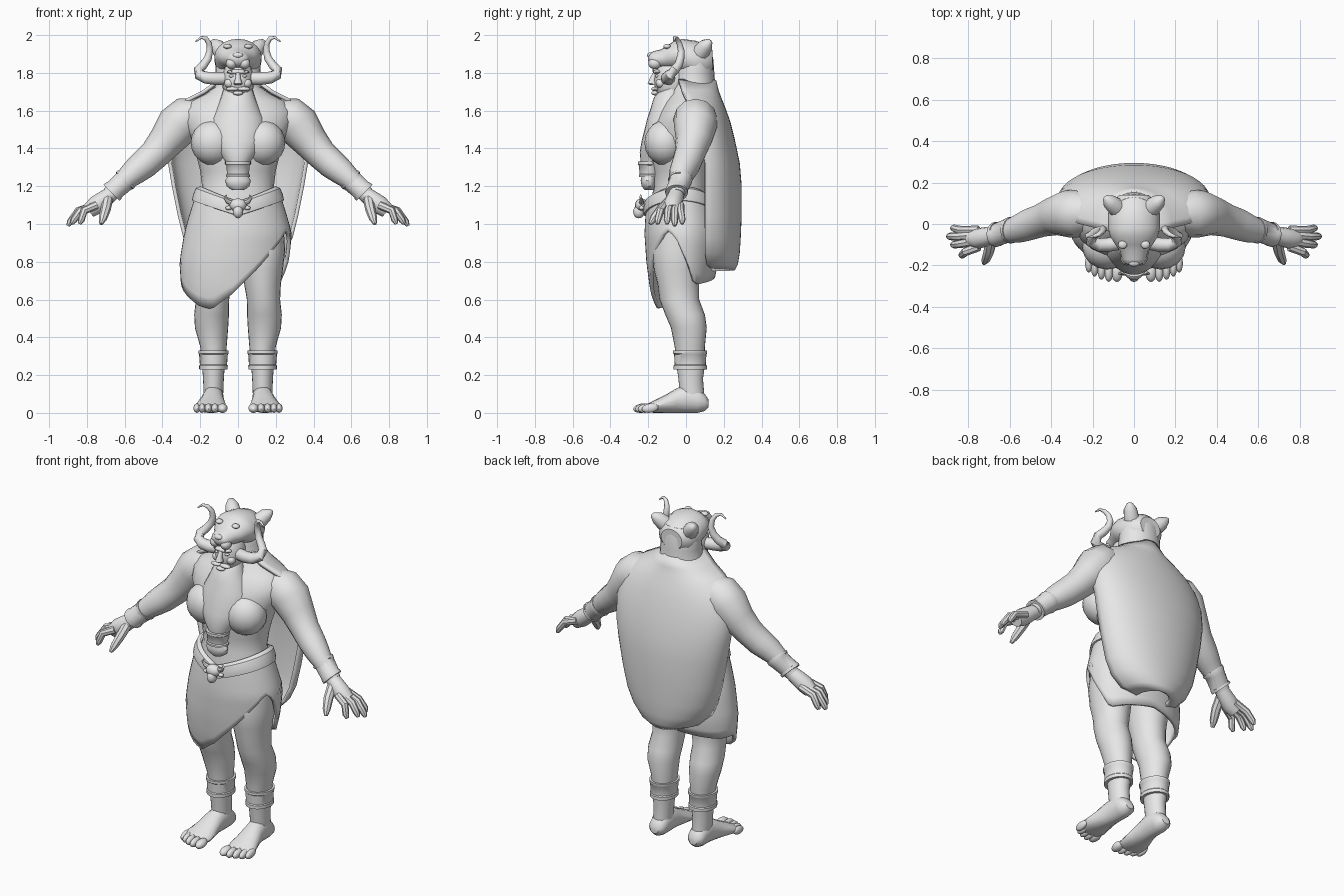
import bpy, bmesh, math
from mathutils import Vector, Matrix

if "Cube" in bpy.data.objects:
    bpy.data.objects.remove(bpy.data.objects["Cube"], do_unlink=True)

stone = bpy.data.materials.new("plain grey")
stone.use_nodes = True
stone.diffuse_color = (0.8, 0.8, 0.8, 1)
stone.node_tree.nodes["Principled BSDF"].inputs["Base Color"].default_value = (0.8, 0.8, 0.8, 1)


def finish(bm, name, mirror=False, thick=0, angle=40):
    bmesh.ops.recalc_face_normals(bm, faces=bm.faces)
    me = bpy.data.meshes.new(name)
    bm.to_mesh(me)
    bm.free()
    me.materials.append(stone)
    ob = bpy.data.objects.new(name, me)
    bpy.context.collection.objects.link(ob)
    if thick:
        m = ob.modifiers.new("thickness", 'SOLIDIFY')
        m.thickness, m.offset = thick, 0
    if mirror:
        m = ob.modifiers.new("mirror", 'MIRROR')
        m.use_mirror_merge = False
    bpy.ops.object.select_all(action='DESELECT')
    ob.select_set(True)
    bpy.context.view_layer.objects.active = ob
    bpy.ops.object.shade_smooth_by_angle(angle=math.radians(angle))
    return ob


def bridge(bm, rings, cap=True, closed=True):
    vs = [[bm.verts.new(p) for p in r] for r in rings]
    n = len(vs[0])
    for a, b in zip(vs, vs[1:]):
        for i in range(n if closed else n - 1):
            j = (i + 1) % n
            bm.faces.new((a[i], a[j], b[j], b[i]))
    if cap:
        bm.faces.new(vs[0])
        bm.faces.new(vs[-1])


def ring(c, u, v, n):
    return [c + u * math.cos(t) + v * math.sin(t) for t in (2 * math.pi * i / n for i in range(n))]


def stack(bm, rows, n=24):
    """Level ellipses: z, half width, front y, back y, centre x."""
    bridge(bm, [ring(Vector((cx, (f + b) / 2, z)), Vector((rx, 0, 0)), Vector((0, (b - f) / 2, 0)), n)
                for z, rx, f, b, cx in rows])


def along_y(bm, rows, n=16):
    """Upright ellipses: y, centre x, half width, bottom z, top z."""
    bridge(bm, [ring(Vector((cx, y, (z0 + z1) / 2)), Vector((rx, 0, 0)), Vector((0, 0, (z1 - z0) / 2)), n)
                for y, cx, rx, z0, z1 in rows])


def tube(bm, pts, n=12):
    """Round tube: x, y, z, radius."""
    ps = [Vector(p[:3]) for p in pts]
    rings = []
    for i, p in enumerate(ps):
        t = (ps[min(i + 1, len(ps) - 1)] - ps[max(i - 1, 0)]).normalized()
        u = t.cross(Vector((0, 1, 0))).normalized()
        rings.append(ring(p, u * pts[i][3], u.cross(t) * pts[i][3], n))
    bridge(bm, rings)


def blob(bm, c, s, rot=0):
    m = Matrix.Translation(c) @ Matrix.Rotation(rot, 4, 'X') @ Matrix.Diagonal((*s, 1))
    bmesh.ops.create_uvsphere(bm, u_segments=16, v_segments=10, radius=1, matrix=m)


def lerp(table, x):
    """Smoothly read a table of (x, value...) rows."""
    for a, b in zip(table, table[1:]):
        if a[0] <= x <= b[0]:
            t = (x - a[0]) / (b[0] - a[0])
            return [p + (q - p) * t for p, q in zip(a[1:], b[1:])]
    return table[0][1:] if x < table[0][0] else table[-1][1:]


# Torso with chest muscles
bm = bmesh.new()
stack(bm, [(z, rx, f, b, 0) for z, rx, f, b in (
    (0.84, .2, -.12, .1), (0.92, .24, -.16, .12), (1.02, .24, -.19, .12), (1.1, .22, -.19, .12),
    (1.2, .19, -.17, .12), (1.28, .2, -.17, .13), (1.36, .22, -.19, .15), (1.46, .25, -.19, .17),
    (1.54, .29, -.17, .18), (1.6, .29, -.14, .18), (1.65, .25, -.11, .17), (1.69, .17, -.08, .16),
    (1.74, .1, -.08, .14))])
for s in (-1, 1):
    blob(bm, (s * .13, -.11, 1.43), (.12, .11, .12))
finish(bm, "torso")

# Arms
bm = bmesh.new()
tube(bm, [(.2, .05, 1.58, .09), (.27, .05, 1.56, .115), (.32, .05, 1.52, .115), (.38, .04, 1.44, .095),
          (.44, .02, 1.37, .082), (.5, .0, 1.315, .078), (.55, -.02, 1.275, .07), (.62, -.04, 1.215, .052),
          (.68, -.05, 1.155, .042)])
finish(bm, "arm", True)

# Wrist cuffs
bm = bmesh.new()
tube(bm, [(.59, -.03, 1.24, .055), (.59, -.03, 1.24, .064), (.6, -.03, 1.23, .064), (.605, -.03, 1.225, .058),
          (.655, -.05, 1.18, .055), (.66, -.05, 1.175, .06), (.67, -.05, 1.165, .06), (.67, -.05, 1.165, .045)], 16)
finish(bm, "wrist_cuff", True)

# Hands
bm = bmesh.new()
tube(bm, [(.67, -.05, 1.16, .04), (.71, -.06, 1.13, .046), (.75, -.07, 1.1, .05), (.79, -.07, 1.07, .04)])
for y0, x1, y1, z1 in ((-.11, .84, -.15, 1.0), (-.08, .88, -.1, 1.0), (-.05, .9, -.06, .99), (-.03, .88, -.02, 1.0)):
    tube(bm, [(.75, y0, 1.1, .022), ((.79 + x1) / 2, (y0 + y1) / 2 - .005, 1.07, .021),
              (x1 - .01, y1, z1 + .02, .018), (x1, y1, z1, .009)], 8)
tube(bm, [(.69, -.08, 1.13, .028), (.7, -.13, 1.08, .027), (.715, -.17, 1.03, .022), (.725, -.19, 1.0, .01)], 8)
finish(bm, "hand", True)

# Legs
bm = bmesh.new()
stack(bm, [(.06, .05, -.03, .1, .13), (.18, .055, -.04, .09, .13), (.25, .06, -.05, .1, .13),
           (.35, .07, -.06, .1, .13), (.45, .088, -.08, .11, .14), (.52, .092, -.11, .1, .14),
           (.6, .088, -.14, .07, .135), (.68, .097, -.15, .07, .13), (.76, .108, -.17, .08, .13),
           (.86, .12, -.18, .11, .13), (1.0, .12, -.16, .11, .12)])
finish(bm, "leg", True)

# Ankle cuffs
bm = bmesh.new()
stack(bm, [(.23, .06, -.05, .09, .13), (.23, .075, -.065, .11, .13), (.25, .076, -.065, .11, .13),
           (.255, .072, -.06, .105, .13), (.31, .076, -.063, .108, .13), (.315, .08, -.07, .112, .13),
           (.33, .08, -.07, .112, .13), (.33, .065, -.055, .1, .13)])
finish(bm, "ankle_cuff", True)

# Feet and toes
bm = bmesh.new()
along_y(bm, [(.12, .13, .025, .03, .07), (.1, .13, .048, .01, .1), (.06, .13, .055, 0, .14),
             (0, .13, .055, 0, .15), (-.05, .135, .06, 0, .13), (-.11, .14, .073, 0, .095),
             (-.17, .145, .085, 0, .065), (-.21, .145, .078, .005, .045)])
for x, y, r in ((.082, -.235, .027), (.122, -.235, .02), (.157, -.225, .019), (.19, -.21, .018), (.218, -.19, .018)):
    blob(bm, (x, y, .025), (r, .045, .024), .15)
finish(bm, "foot", True)

# Wrapped skirt with a slanted hem
SHAPE = [(.5, .22, -.14, .1, -.04), (.65, .26, -.18, .13, -.03), (.8, .28, -.2, .16, -.02),
         (.95, .275, -.21, .17, 0), (1.04, .25, -.205, .15, 0), (1.12, .225, -.2, .135, 0), (1.2, .2, -.18, .13, 0)]
HEM = [(0, .85), (25, .68), (60, .7), (90, .72), (150, .69), (180, .69), (205, .62), (225, .57), (245, .55),
       (270, .63), (290, .73), (315, .87), (335, .97), (350, .93), (360, .85)]
bm = bmesh.new()
rows = []
for k in range(11):
    row = []
    for i in range(48):
        deg = i * 7.5
        a = math.radians(deg)
        top = 1.08 + .1 * abs(math.cos(a))
        z = top + (lerp(HEM, deg)[0] - top) * k / 10
        rx, f, b, cx = lerp(SHAPE, z)
        row.append(Vector((cx + rx * math.cos(a), (f + b) / 2 + (b - f) / 2 * math.sin(a), z)))
    rows.append(row)
bridge(bm, rows, cap=False)
finish(bm, "skirt", thick=.02)

# Sash around the waist
bm = bmesh.new()
rows = []
for dz, grow in ((0, 0), (.005, .02), (.035, .024), (.07, .02), (.08, 0)):
    row = []
    for i in range(48):
        a = math.radians(i * 7.5)
        z = 1.04 + .08 * abs(math.cos(a)) + dz
        rx, f, b, cx = lerp(SHAPE, z)
        row.append(Vector(((rx + grow) * math.cos(a), (f + b) / 2 + ((b - f) / 2 + grow) * math.sin(a), z)))
    rows.append(row)
bridge(bm, rows, cap=False)
finish(bm, "sash")

# Horned skull on the belt
bm = bmesh.new()
blob(bm, (0, -.235, 1.1), (.045, .035, .035))
blob(bm, (0, -.25, 1.065), (.027, .03, .035))
for s in (-1, 1):
    tube(bm, [(s * .03, -.235, 1.11, .014), (s * .055, -.235, 1.12, .012), (s * .07, -.24, 1.14, .007),
              (s * .06, -.24, 1.155, .003)], 8)
    blob(bm, (s * .05, -.235, 1.085), (.016, .014, .012))
finish(bm, "belt_skull")

# Cape over the shoulders and back
bm = bmesh.new()
rows = []
for z, w, e, b in ((1.76, .1, -.04, .15), (1.7, .18, -.02, .165), (1.66, .26, 0, .18), (1.61, .32, .02, .2),
                   (1.54, .355, .05, .225), (1.44, .37, .08, .25), (1.32, .36, .1, .275), (1.2, .34, .1, .285),
                   (1.05, .31, .1, .285), (.93, .28, .1, .28), (.85, .24, .1, .275), (.79, .18, .11, .265),
                   (.76, .1, .13, .25)):
    row = []
    for i in range(25):
        a = math.pi * i / 24
        row.append(Vector((w * math.cos(a), e + (b - e) * max(0, math.sin(a)) ** .85, z)))
    rows.append(row)
bridge(bm, rows, cap=False, closed=False)
finish(bm, "cape", thick=.02)

# Hood behind the face
bm = bmesh.new()
stack(bm, [(1.6, .2, -.06, .18, 0), (1.67, .155, -.08, .165, 0), (1.73, .125, -.07, .155, 0),
           (1.8, .12, -.06, .15, 0), (1.87, .12, -.05, .145, 0), (1.93, .1, -.03, .13, 0)])
finish(bm, "hood")

# Animal head worn as a helmet
bm = bmesh.new()
along_y(bm, [(.14, 0, .07, 1.8, 1.92), (.11, 0, .105, 1.77, 1.95), (.05, 0, .125, 1.76, 1.97),
             (-.02, 0, .125, 1.79, 1.98), (-.06, 0, .115, 1.82, 1.97), (-.1, 0, .09, 1.82, 1.945),
             (-.13, 0, .068, 1.825, 1.925), (-.17, 0, .058, 1.83, 1.915), (-.19, 0, .045, 1.845, 1.905),
             (-.2, 0, .02, 1.865, 1.89)], 20)
blob(bm, (0, -.188, 1.893), (.028, .018, .016))
for s in (-1, 1):
    blob(bm, (s * .055, -.1, 1.94), (.022, .02, .013))
    blob(bm, (s * .035, -.165, 1.85), (.03, .035, .03))
    tube(bm, [(s * .035, -.17, 1.84, .01), (s * .035, -.175, 1.805, .002)], 8)
finish(bm, "beast_head")

# Ears
bm = bmesh.new()
tube(bm, [(.085, .08, 1.91, .045), (.115, .105, 1.945, .038), (.135, .125, 1.965, .018), (.14, .13, 1.97, .004)], 10)
finish(bm, "ear", True)

# Horns
bm = bmesh.new()
tube(bm, [(.07, -.09, 1.77, .034), (.12, -.1, 1.77, .034), (.17, -.1, 1.775, .032), (.205, -.085, 1.79, .029),
          (.21, -.06, 1.815, .026), (.185, -.04, 1.84, .023), (.16, -.03, 1.875, .021), (.15, -.025, 1.915, .018),
          (.153, -.035, 1.955, .015), (.17, -.05, 1.982, .012), (.195, -.06, 1.988, .008), (.225, -.065, 1.965, .003)])
finish(bm, "horn", True)

# Face
bm = bmesh.new()
blob(bm, (0, -.07, 1.76), (.085, .1, .12))
blob(bm, (0, -.15, 1.805), (.06, .025, .014))
bridge(bm, [ring(Vector((0, y, z)), Vector((rx, 0, 0)), Vector((0, ry, 0)), 10)
            for z, y, rx, ry in ((1.81, -.16, .01, .01), (1.77, -.175, .014, .018), (1.745, -.18, .023, .024),
                                 (1.735, -.17, .018, .018))])
blob(bm, (0, -.165, 1.693), (.028, .018, .012))
for s in (-1, 1):
    blob(bm, (s * .032, -.152, 1.783), (.015, .012, .008))
    blob(bm, (s * .045, -.135, 1.745), (.028, .025, .025))
    blob(bm, (s * .03, -.165, 1.715), (.034, .018, .012))
finish(bm, "face")

# Beard
bm = bmesh.new()
stack(bm, [(z, rx, f, b, 0) for z, rx, f, b in (
    (1.72, .075, -.13, -.02), (1.67, .09, -.17, 0), (1.62, .11, -.185, 0), (1.56, .14, -.205, 0),
    (1.5, .15, -.22, 0), (1.44, .14, -.235, -.02), (1.38, .105, -.245, -.06), (1.33, .065, -.24, -.1),
    (1.26, .05, -.23, -.14))])
finish(bm, "beard")

# Beard ring and tuft
bm = bmesh.new()
stack(bm, [(z, rx, f, b, 0) for z, rx, f, b in (
    (1.33, .05, -.235, -.15), (1.33, .068, -.255, -.14), (1.315, .068, -.255, -.14), (1.31, .062, -.25, -.15),
    (1.265, .058, -.245, -.15), (1.26, .064, -.25, -.14), (1.25, .064, -.25, -.14), (1.25, .05, -.235, -.15))])
finish(bm, "beard_ring")
bm = bmesh.new()
stack(bm, [(z, rx, f, b, 0) for z, rx, f, b in (
    (1.27, .045, -.23, -.16), (1.23, .068, -.24, -.16), (1.2, .06, -.235, -.16), (1.18, .03, -.22, -.17))])
finish(bm, "beard_tuft")
